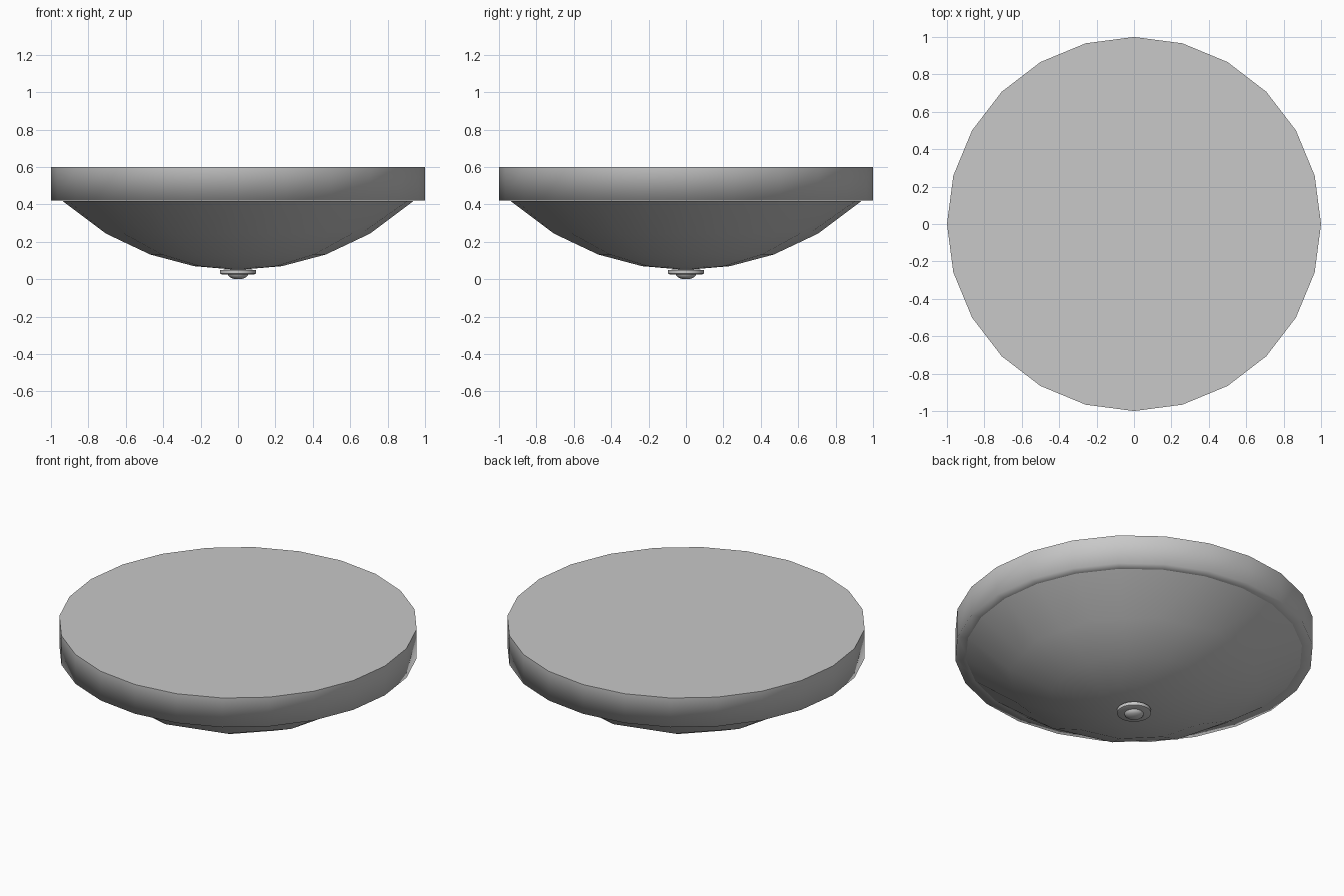
import bpy
import bmesh
from math import cos, sin, pi, sqrt, radians

if "Cube" in bpy.data.objects:
    bpy.data.objects.remove(bpy.data.objects["Cube"], do_unlink=True)

grey = bpy.data.materials.new("light_grey")
grey.use_nodes = True
colour = (0.58, 0.58, 0.58, 1)
grey.diffuse_color = colour
grey.node_tree.nodes["Principled BSDF"].inputs["Base Color"].default_value = colour


def lathe(name, profile, sides, sharp_angle, coarse=()):
    """Revolve (radius, z) points; rings listed in coarse get half the corners."""
    bm = bmesh.new()
    rings = []
    for i, (r, z) in enumerate(profile):
        if r == 0:
            rings.append([bm.verts.new((0, 0, z))] * sides)
            continue
        ring = []
        for k in range(sides):
            a = 2 * pi * k / sides
            rad = r * cos(2 * pi / sides) if i in coarse and k % 2 else r
            ring.append(bm.verts.new((rad * cos(a), rad * sin(a), z)))
        rings.append(ring)
    for low, high in zip(rings, rings[1:]):
        for k in range(sides):
            n = (k + 1) % sides
            corners = list(dict.fromkeys((low[k], low[n], high[n], high[k])))
            bm.faces.new(corners)
    bmesh.ops.recalc_face_normals(bm, faces=bm.faces)
    mesh = bpy.data.meshes.new(name)
    bm.to_mesh(mesh)
    bm.free()
    mesh.materials.append(grey)
    obj = bpy.data.objects.new(name, mesh)
    bpy.context.collection.objects.link(obj)
    bpy.ops.object.select_all(action="DESELECT")
    obj.select_set(True)
    bpy.context.view_layer.objects.active = obj
    bpy.ops.object.shade_smooth_by_angle(angle=radians(sharp_angle))
    return obj


# Mounting drum: wall blends softly into the narrow lower ledge
drum_wall = lathe("drum_wall", [(0.92, 0.42), (1, 0.42), (1, 0.6)], 24, 120)

# Flat closing plate on top of the drum
bpy.ops.mesh.primitive_circle_add(vertices=24, radius=1, fill_type="NGON",
                                  location=(0, 0, 0.6), rotation=(0, 0, 0))
top_plate = bpy.context.object
top_plate.name = "top_plate"
top_plate.data.materials.append(grey)

# Shallow spherical glass bowl, coarser towards the bottom
R = 1.38
steps = [0, 0.235, 0.47, 0.705, 0.94]
bowl_profile = [(r, 0.05 + R - sqrt(R * R - r * r)) for r in steps]
glass_bowl = lathe("glass_bowl", bowl_profile, 24, 60, coarse=(1, 2, 3))

# Finial washer and rounded nut below the bowl
finial_washer = lathe("finial_washer",
                      [(0, 0.026), (0.085, 0.026), (0.095, 0.03), (0.095, 0.05), (0, 0.055)],
                      24, 50)
nut_profile = [(0.055 * sin(pi / 2 * i / 4), 0.028 - 0.028 * cos(pi / 2 * i / 4))
               for i in range(5)]
finial_nut = lathe("finial_nut", nut_profile, 16, 60)
